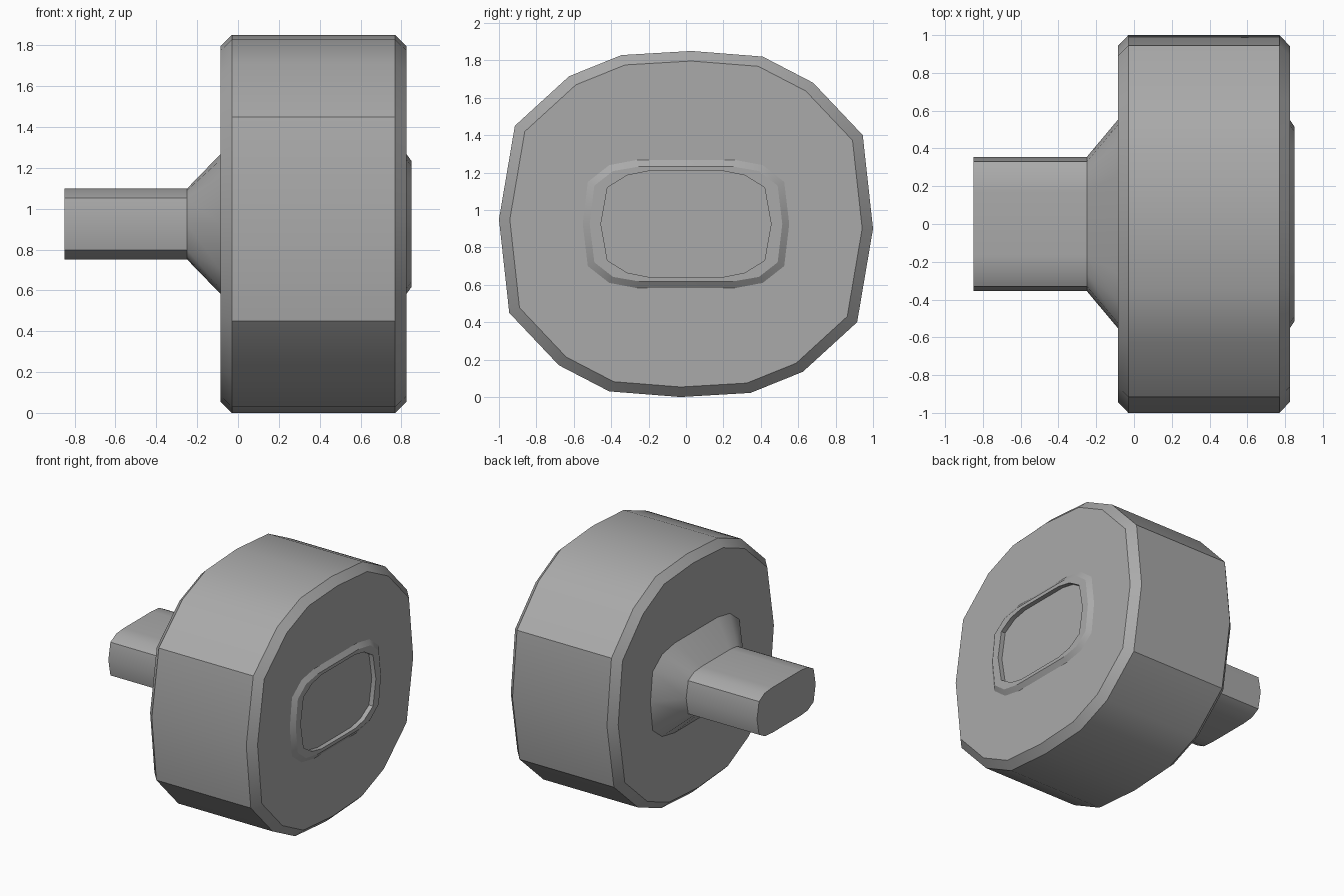
import bpy
import bmesh

cube = bpy.data.objects.get("Cube")
if cube:
    bpy.data.objects.remove(cube, do_unlink=True)

CENTRE_Z = 0.925

grey = bpy.data.materials.new("mid_grey")
grey.use_nodes = True
grey.diffuse_color = (0.4, 0.4, 0.4, 1)
grey.node_tree.nodes["Principled BSDF"].inputs["Base Color"].default_value = (0.4, 0.4, 0.4, 1)


def mirror_quarter(quarter):
    """Rounded slot outline from one quarter, whose last point lies on the y axis."""
    upper = quarter + [(-y, z) for y, z in reversed(quarter)]
    lower = [(-y, -z) for y, z in upper if z > 0]
    # lower half runs on around the loop between the two axis points
    return upper + lower


def scaled(outline, sy, sz):
    return [(y * sy, z * sz) for y, z in outline]


def loft(name, sections, smooth=True):
    """Skin a list of (x, outline) sections and cap both ends."""
    bm = bmesh.new()
    rings = [[bm.verts.new((x, y, z + CENTRE_Z)) for y, z in outline]
             for x, outline in sections]
    for a, b in zip(rings, rings[1:]):
        for i in range(len(a)):
            j = (i + 1) % len(a)
            bm.faces.new((a[i], a[j], b[j], b[i]))
    bm.faces.new(rings[0])
    bm.faces.new(rings[-1])
    bmesh.ops.recalc_face_normals(bm, faces=bm.faces[:])
    mesh = bpy.data.meshes.new(name)
    bm.to_mesh(mesh)
    bm.free()
    mesh.materials.append(grey)
    obj = bpy.data.objects.new(name, mesh)
    bpy.context.collection.objects.link(obj)
    if smooth:
        bpy.ops.object.select_all(action='DESELECT')
        obj.select_set(True)
        bpy.context.view_layer.objects.active = obj
        bpy.ops.object.shade_smooth_by_angle(angle=0.52)
    return obj


# Outlines: the disc repeats after half a turn, the slots mirror both ways
half = [(0.03, 0.925), (0.41, 0.895), (0.68, 0.755), (0.945, 0.475),
        (1.0, -0.025), (0.915, -0.525), (0.625, -0.79), (0.345, -0.903)]
disc = half + [(-y, -z) for y, z in half]
disc_inset = scaled(disc, 0.942, 0.942)


def slot(quarter):
    # runs from the top flat round to the side, then mirrored below and across
    right = quarter + [(y, -z) for y, z in reversed(quarter[:-1])]
    return right + [(-y, -z) for y, z in right]


flange = slot([(0.26, 0.343), (0.41, 0.315), (0.525, 0.225), (0.552, 0)])
rim_top = slot([(0.245, 0.308), (0.39, 0.283), (0.49, 0.205), (0.515, 0)])
opening = slot([(0.2, 0.283), (0.315, 0.26), (0.42, 0.195), (0.455, 0)])
neck = slot([(0.17, 0.173), (0.26, 0.165), (0.33, 0.127), (0.355, 0)])

# Chamfered disc body
body = loft("disc_body", [(-0.085, disc_inset), (-0.03, disc),
                          (0.77, disc), (0.825, disc_inset)])

# Raised rim with the recessed socket inside it
loft("socket_rim", [(0.815, flange), (0.825, flange), (0.85, rim_top),
                    (0.85, opening), (0.70, opening)])

# Flared stem
loft("flared_stem", [(-0.07, flange), (-0.085, flange), (-0.25, neck), (-0.85, neck)])

# Hidden cutter clears the body behind the socket
cutter = loft("socket_cutter", [(0.69, scaled(opening, 1.05, 1.05)),
                                (0.95, scaled(opening, 1.05, 1.05))], smooth=False)
cutter.hide_render = True
cutter.hide_viewport = True
cutter.display_type = 'WIRE'
cut = body.modifiers.new("socket_cut", 'BOOLEAN')
cut.operation = 'DIFFERENCE'
cut.solver = 'EXACT'
cut.object = cutter
